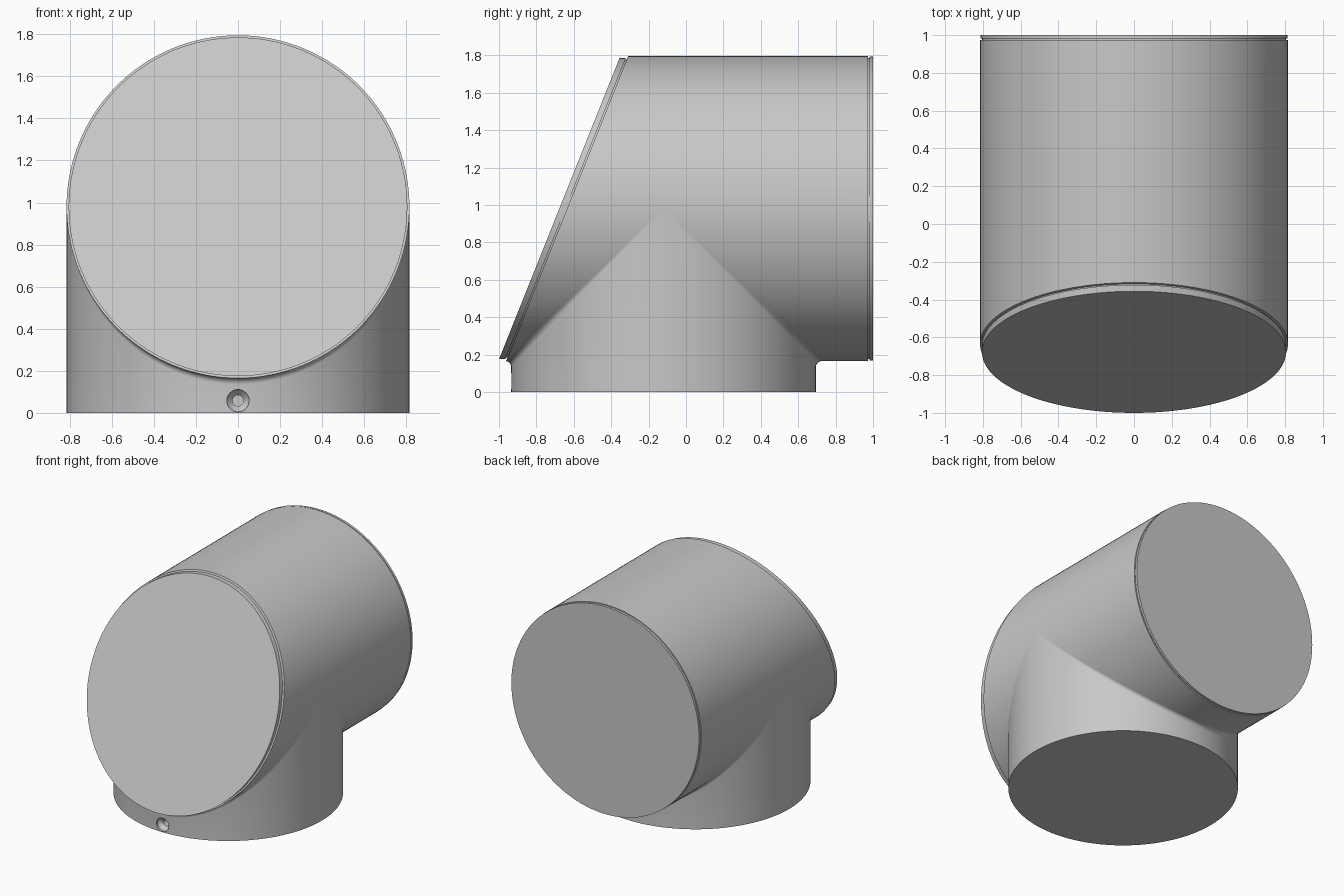
import bpy, bmesh
from math import sin, cos, pi, radians
from mathutils import Vector

cube = bpy.data.objects.get("Cube")
if cube:
    bpy.data.objects.remove(cube)

R = 0.815          # radius shared by both tubes
ZC = 0.98          # height of the horizontal axis
YC = -0.12         # position of the vertical axis
FILLET = 0.03      # blend radius where the tubes meet
SLANT = 0.40       # lean of the front face
SEG = 144

grey = bpy.data.materials.new("light grey")
grey.use_nodes = True
colour = (0.58, 0.58, 0.58, 1)
grey.diffuse_color = colour
grey.node_tree.nodes["Principled BSDF"].inputs["Base Color"].default_value = colour


def loft(name, rings, start=None, end=None):
    """Skin closed rings; each end is an n-gon or a fan to a given point."""
    bm = bmesh.new()
    loops = [[bm.verts.new(p) for p in ring] for ring in rings]
    n = len(loops[0])
    for a, b in zip(loops, loops[1:]):
        for i in range(n):
            j = (i + 1) % n
            bm.faces.new((a[i], a[j], b[j], b[i]))
    for loop, tip in ((loops[0], start), (loops[-1], end)):
        if tip is None:
            bm.faces.new(loop)
        else:
            t = bm.verts.new(tip)
            for i in range(n):
                bm.faces.new((loop[i], loop[(i + 1) % n], t))
    bmesh.ops.remove_doubles(bm, verts=bm.verts, dist=1e-5)
    bmesh.ops.recalc_face_normals(bm, faces=bm.faces)
    mesh = bpy.data.meshes.new(name)
    bm.to_mesh(mesh)
    bm.free()
    mesh.materials.append(grey)
    obj = bpy.data.objects.new(name, mesh)
    bpy.context.collection.objects.link(obj)
    return obj


def activate(obj):
    bpy.ops.object.select_all(action='DESELECT')
    obj.select_set(True)
    bpy.context.view_layer.objects.active = obj


angles = [2 * pi * i / SEG for i in range(SEG)]


def tube_ring(y, radius, slant=0.0):
    return [(radius * cos(t), y + slant * radius * sin(t), ZC + radius * sin(t))
            for t in angles]


# Horizontal tube: slanted lid, seam groove, barrel, rear groove and cap
front = -0.678
tube = loft("main_tube", [
    tube_ring(front, R - 0.010, SLANT),
    tube_ring(front + 0.034, R - 0.010, SLANT),
    tube_ring(front + 0.034, R - 0.018, SLANT),
    tube_ring(front + 0.042, R - 0.018, SLANT),
    tube_ring(front + 0.042, R, SLANT),
    tube_ring(0.974, R),
    tube_ring(0.974, R - 0.010),
    tube_ring(0.982, R - 0.010),
    tube_ring(0.982, R - 0.002),
    tube_ring(1.0, R - 0.002),
])


# Vertical neck: straight wall that blends into the tube with a rolling fillet
def fillet_ring(f):
    ring = []
    for t in angles:
        c, s = cos(t), abs(sin(t))
        side = 1 if sin(t) >= 0 else -1
        reach = R + FILLET
        centre = Vector((reach * c, YC + side * reach * s, ZC - reach * s))
        to_neck = Vector((-c, -side * s, 0))
        to_tube = Vector((-c, 0, s))
        ring.append(centre + FILLET * to_neck.lerp(to_tube, f).normalized())
    return ring


floor = [(R * cos(t), YC + R * sin(t), 0) for t in angles]
neck = loft("neck", [floor] + [fillet_ring(i / 6) for i in range(7)],
            end=(0, YC, ZC))

# Countersunk screw hole in the front of the neck
def hole_ring(y, radius):
    return [(radius * cos(2 * pi * i / 32), y, 0.058 + radius * sin(2 * pi * i / 32))
            for i in range(32)]


cutter = loft("hole_cutter", [hole_ring(-1.0, 0.053), hole_ring(-0.92, 0.053),
                              hole_ring(-0.89, 0.026), hole_ring(-0.84, 0.026)])
cutter.hide_render = True
cut = neck.modifiers.new("screw_hole", 'BOOLEAN')
cut.operation = 'DIFFERENCE'
cut.solver = 'EXACT'
cut.object = cutter
activate(neck)
bpy.ops.object.modifier_apply(modifier=cut.name)
bpy.data.objects.remove(cutter)

# Smooth walls, crisp rims
for obj in (tube, neck):
    activate(obj)
    bpy.ops.object.shade_smooth_by_angle(angle=radians(30))
